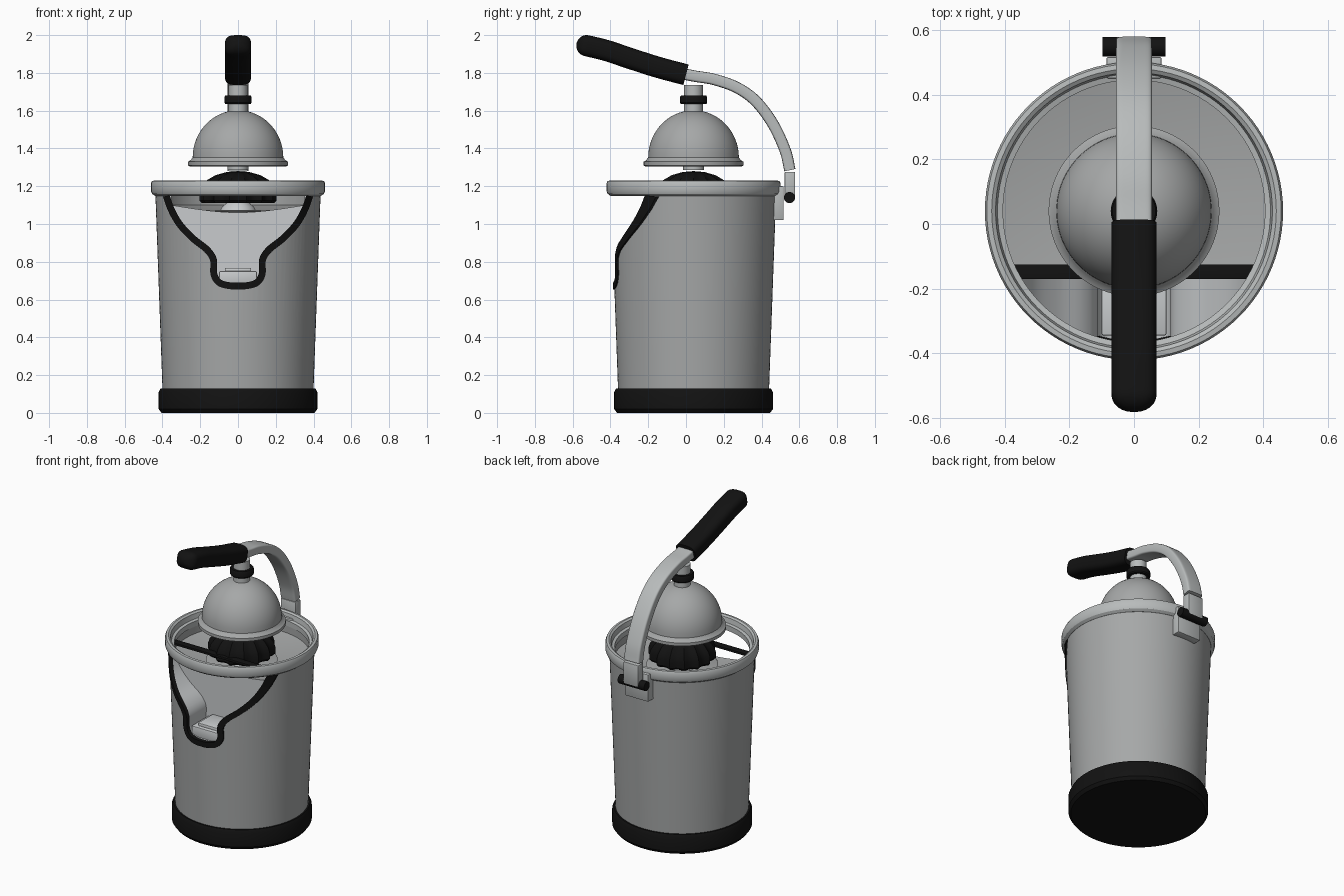
import bpy, bmesh, math
from mathutils import Vector

if "Cube" in bpy.data.objects:
    bpy.data.objects.remove(bpy.data.objects["Cube"])

CY = 0.04  # axis of the round parts


def mat(name, r, g, b):
    m = bpy.data.materials.new(name)
    m.diffuse_color = (r, g, b, 1)
    m.use_nodes = True
    m.node_tree.nodes["Principled BSDF"].inputs["Base Color"].default_value = m.diffuse_color
    return m


STEEL = mat("brushed steel", 0.38, 0.39, 0.39)
SATIN = mat("satin metal", 0.48, 0.50, 0.50)
PALE = mat("pale inner metal", 0.58, 0.60, 0.61)
BLACK = mat("black rubber", 0.006, 0.006, 0.006)


def smooth(o):
    bpy.ops.object.select_all(action='DESELECT')
    o.select_set(True)
    bpy.context.view_layer.objects.active = o
    bpy.ops.object.shade_smooth_by_angle(angle=math.radians(32))


def make(name, verts, faces, m, shade=True):
    bm = bmesh.new()
    vs = [bm.verts.new(v) for v in verts]
    for f in faces:
        bm.faces.new([vs[i] for i in f])
    bmesh.ops.remove_doubles(bm, verts=bm.verts, dist=1e-5)
    bmesh.ops.recalc_face_normals(bm, faces=bm.faces)
    me = bpy.data.meshes.new(name)
    bm.to_mesh(me)
    bm.free()
    me.materials.append(m)
    o = bpy.data.objects.new(name, me)
    bpy.context.collection.objects.link(o)
    if shade:
        smooth(o)
    return o


def loft(name, rings, m, caps=False, loop=False):
    """Skin equal-sized closed rings of points."""
    n, k = len(rings[0]), len(rings)
    faces = []
    for i in range(k if loop else k - 1):
        a, b = i * n, (i + 1) % k * n
        faces += [(a + j, a + (j + 1) % n, b + (j + 1) % n, b + j) for j in range(n)]
    if caps:
        faces += [tuple(range(n)), tuple(range((k - 1) * n, k * n))]
    return make(name, [p for r in rings for p in r], faces, m)


def lathe(name, prof, m, seg=96, loop=False, ribs=0):
    rings = []
    for r, z in prof:
        r = max(r, 1e-7)
        ring = []
        for j in range(seg):
            a = 2 * math.pi * j / seg
            q = r * (1 - (0.10 * abs(math.sin(a * ribs / 2)) if ribs else 0))
            ring.append((q * math.cos(a), CY + q * math.sin(a), z))
        rings.append(ring)
    return loft(name, rings, m, loop=loop)


def box(name, x, y0, y1, z0, z1, m, bevel=0.006):
    bm = bmesh.new()
    bmesh.ops.create_cube(bm, size=1)
    for v in bm.verts:
        v.co = (v.co.x * 2 * x, y0 + (v.co.y + .5) * (y1 - y0), z0 + (v.co.z + .5) * (z1 - z0))
    if bevel:
        bmesh.ops.bevel(bm, geom=bm.edges[:], offset=bevel, segments=2, affect='EDGES', profile=0.5)
    me = bpy.data.meshes.new(name)
    bm.to_mesh(me)
    bm.free()
    me.materials.append(m)
    o = bpy.data.objects.new(name, me)
    bpy.context.collection.objects.link(o)
    smooth(o)
    return o


def spline(pts, steps=6):
    """Catmull-Rom curve through 2D points."""
    p = [Vector(q) for q in pts]
    p = [2 * p[0] - p[1]] + p + [2 * p[-1] - p[-2]]
    out = []
    for i in range(1, len(p) - 2):
        a, b, c, d = p[i - 1:i + 3]
        for s in range(steps):
            t = s / steps
            out.append(0.5 * (2 * b + (c - a) * t + (2 * a - 5 * b + 4 * c - d) * t * t
                              + (3 * b - a - 3 * c + d) * t ** 3))
    return out + [p[-2]]


def normals(pts):
    out = []
    for i in range(len(pts)):
        t = (pts[min(i + 1, len(pts) - 1)] - pts[max(i - 1, 0)]).normalized()
        out.append(Vector((-t.y, t.x)))
    return out


def sweep(name, pts, hw, ht, power, m, round_end=False):
    """Rounded bar along a path in the y-z plane."""
    path = spline(pts)
    nrm = normals(path)
    scale = [1.0] * len(path)
    if round_end:
        tip, d = path[-1], (path[-1] - path[-2]).normalized()
        for k in range(1, 9):
            a = math.pi / 2 * k / 8.2
            path.append(tip + d * ht * math.sin(a))
            nrm.append(nrm[-1])
            scale.append(math.cos(a))
    rings = []
    for p, n, s in zip(path, nrm, scale):
        ring = []
        for j in range(28):
            a = 2 * math.pi * j / 28
            c, q = math.cos(a), math.sin(a)
            u = math.copysign(abs(c) ** (2 / power), c) * hw * s
            v = math.copysign(abs(q) ** (2 / power), q) * ht * s
            ring.append((u, p.x + n.x * v, p.y + n.y * v))
        rings.append(ring)
    return loft(name, rings, m, caps=True)


def body_r(z):
    return 0.40 + 0.037 * (z - 0.13) / 1.02


def cut(o, cutter):
    cutter.hide_render = True
    mod = o.modifiers.new("cut", 'BOOLEAN')
    mod.operation, mod.solver, mod.object = 'DIFFERENCE', 'EXACT', cutter
    bpy.ops.object.select_all(action='DESELECT')
    o.select_set(True)
    bpy.context.view_layer.objects.active = o
    bpy.ops.object.modifier_apply(modifier=mod.name)
    bpy.data.objects.remove(cutter)


# Front opening outline in x-z, mirrored
half = [(0.38, 1.15), (0.355, 1.08), (0.31, 1.0), (0.24, 0.925), (0.165, 0.865),
        (0.13, 0.81), (0.128, 0.735), (0.10, 0.69), (0.05, 0.674)]
outline = spline(half + [(0, 0.672)] + [(-x, z) for x, z in reversed(half)], 5)
onrm = normals(outline)  # points away from the opening or into it; sign fixed below
sign = 1 if onrm[len(onrm) // 2].y > 0 else -1
inward = [n * sign for n in onrm]

# Body with spout recess and bowl cavity
body = lathe("body", [(0, 0.13), (body_r(0.13), 0.13), (body_r(1.15), 1.15), (0, 1.15)], STEEL)
poly = [p + n * 0.015 for p, n in zip(outline, inward)]
poly = [Vector((poly[0].x, 1.3))] + poly + [Vector((poly[-1].x, 1.3))]
front = [(p.x, -1.0, p.y) for p in poly]
back = [(p.x, -0.17, p.y) for p in poly]
cut(body, loft("recess_cutter", [front, back], PALE, caps=True))
cut(body, lathe("bowl_cutter", [(0, 1.02), (0.41, 1.10), (0.41, 1.32), (0, 1.32)], STEEL))
me = body.data
me.materials.clear()
for m in (STEEL, PALE):
    me.materials.append(m)
for f in me.polygons:
    off = max(abs(math.hypot(v.x, v.y - CY) - body_r(v.z))
              for v in (me.vertices[i].co for i in f.vertices))
    f.material_index = 1 if off > 0.004 and f.center.y < -0.16 and f.center.z > 0.3 else 0
smooth(body)

# Black trim around the opening, following the body
rings = []
for p, n in zip(outline, inward):
    ring = []
    for w, d in ((-0.018, -0.02), (-0.018, 0.007), (0.018, 0.007), (0.018, -0.02)):
        q = p + n * w
        z = min(q.y, 1.152)
        ring.append((q.x, CY - math.sqrt((body_r(z) + d) ** 2 - q.x ** 2), z))
    rings.append(ring)
loft("opening_trim", rings, BLACK, caps=True)
box("opening_top_bar", 0.39, -0.17, -0.125, 1.15, 1.165, BLACK, 0.002)
box("spout_floor", 0.10, -0.345, -0.165, 0.68, 0.75, PALE)
box("spout_lip", 0.07, -0.32, -0.165, 0.74, 0.768, PALE)

# Base and rim
lathe("base", [(0, 0), (0.405, 0), (0.42, 0.02), (0.42, 0.11), (0.41, 0.13), (0, 0.13)], BLACK)
lathe("rim", [(0.425, 1.15), (0.438, 1.148), (0.455, 1.16), (0.461, 1.175), (0.461, 1.215),
              (0.455, 1.228), (0.44, 1.23), (0.428, 1.222), (0.422, 1.19), (0.405, 1.185),
              (0.405, 1.15)], SATIN, loop=True)

# Reamer and its hub
lathe("reamer_hub", [(0, 1.02), (0.10, 1.035), (0.10, 1.06), (0.085, 1.09), (0.05, 1.12), (0, 1.12)], PALE, 48)
lathe("strainer_dish", [(0, 1.045), (0.20, 1.055), (0.215, 1.07), (0.205, 1.075), (0, 1.06)], STEEL, 64)
lathe("reamer", [(0, 1.11), (0.19, 1.11), (0.205, 1.125), (0.205, 1.165), (0.195, 1.195),
                 (0.165, 1.232), (0.12, 1.258), (0.06, 1.275), (0, 1.28)], BLACK, 112, ribs=14)

# Press dome (hollow), neck and collar
dome = [(0.24 * math.cos(a), 1.352 + 0.25 * math.sin(a))
        for a in (math.radians(6 * i) for i in range(14))]
inner = [(r * 0.95, 1.35 + (z - 1.352) * 0.95) for r, z in reversed(dome)]
lathe("press_dome", [(0.255, 1.305), (0.264, 1.31), (0.264, 1.33), (0.25, 1.338), (0.244, 1.348)]
      + dome + [(0, 1.602), (0, 1.588)] + inner + [(0.23, 1.305)], STEEL, loop=True)
lathe("press_core", [(0, 1.285), (0.055, 1.285), (0.055, 1.59), (0, 1.59)], SATIN, 48)
lathe("press_neck", [(0, 1.59), (0.05, 1.59), (0.05, 1.735), (0, 1.735)], SATIN, 48)
lathe("neck_collar", [(0.045, 1.635), (0.067, 1.635), (0.072, 1.642), (0.072, 1.672), (0.067, 1.68),
                      (0.045, 1.68)], BLACK, 48, loop=True)

# Lever arm and grip
sweep("lever_arm", [(-0.06, 1.803), (0.05, 1.782), (0.15, 1.765), (0.27, 1.722), (0.37, 1.65),
                    (0.46, 1.53), (0.525, 1.39), (0.55, 1.285)], 0.056, 0.030, 6, SATIN)
sweep("lever_grip", [(0, 1.79), (-0.15, 1.83), (-0.3, 1.878), (-0.42, 1.918), (-0.525, 1.944)],
      0.07, 0.056, 3.2, BLACK, round_end=True)

# Hinge at the back
box("hinge_link", 0.055, 0.522, 0.578, 1.13, 1.276, SATIN)
box("hinge_bracket", 0.085, 0.45, 0.517, 1.02, 1.20, SATIN)
ring = [(0.548 + 0.03 * math.cos(a), 1.14 + 0.03 * math.sin(a))
        for a in (math.pi * (i + .5) / 8 for i in range(16))]
loft("hinge_pin", [[(x, y, z) for y, z in ring] for x in (-0.097, 0.097)], BLACK, caps=True)
